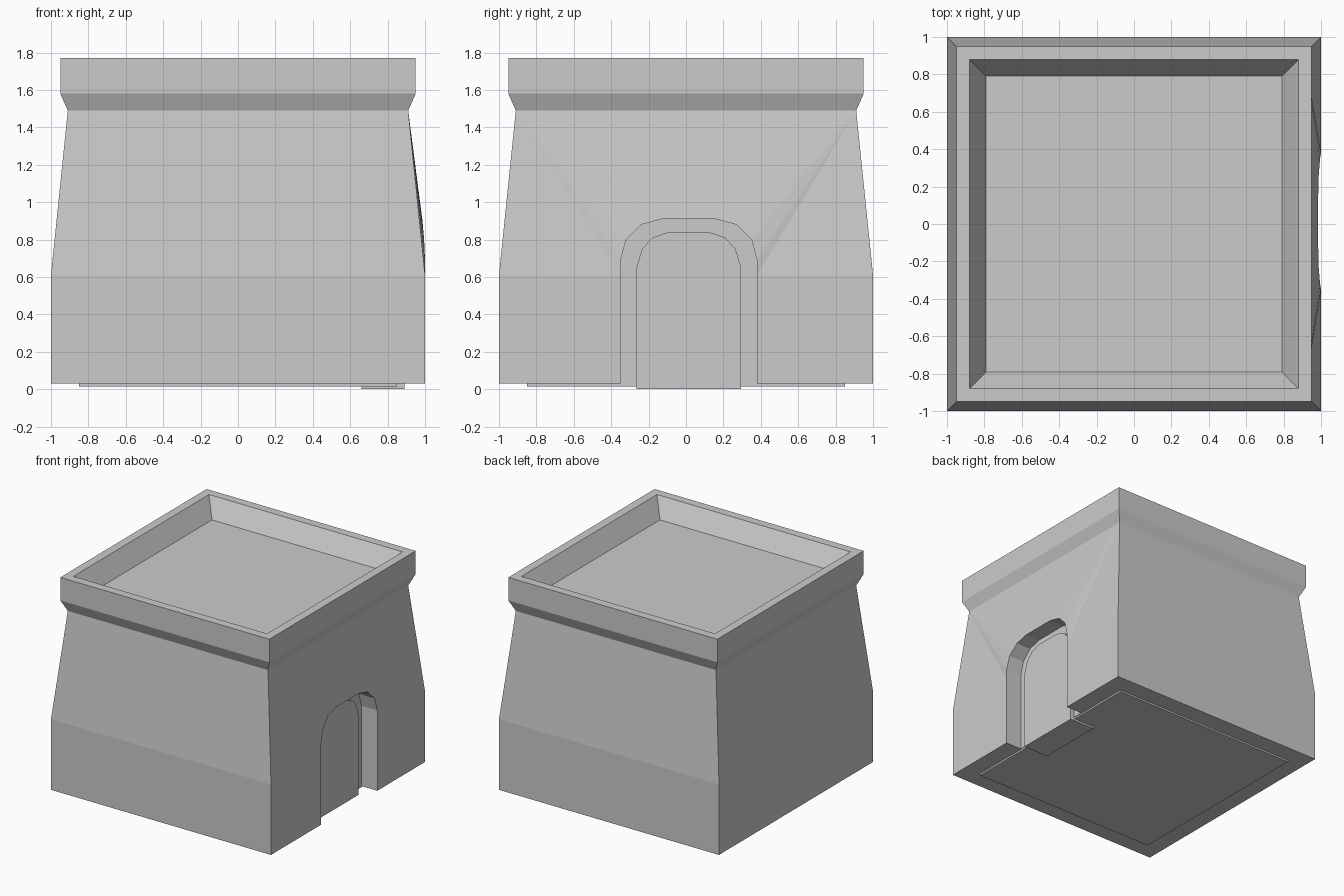
import bpy, bmesh

if "Cube" in bpy.data.objects:
    bpy.data.objects.remove(bpy.data.objects["Cube"])


def finish(bm, name):
    bmesh.ops.remove_doubles(bm, verts=bm.verts, dist=0.0005)
    bmesh.ops.recalc_face_normals(bm, faces=bm.faces)
    mesh = bpy.data.meshes.new(name)
    bm.to_mesh(mesh)
    bm.free()
    obj = bpy.data.objects.new(name, mesh)
    bpy.context.collection.objects.link(obj)
    return obj


def face(bm, pts):
    bm.faces.new([bm.verts.new(p) for p in pts])


def ring(h, z):
    return [(h, -h, z), (h, h, z), (-h, h, z), (-h, -h, z)]


BASE, WAIST, BACK = 0.03, 0.61, 0.855
# Square profile: (half width, height) from base to sunken roof floor
profile = [(1, BASE), (1, WAIST), (0.91, 1.49), (0.95, 1.58),
           (0.95, 1.77), (0.88, 1.77), (0.79, 1.62)]
rings = [ring(h, z) for h, z in profile]

# House body: side 0 (right) of the two lowest bands is left open for the doorway
bm = bmesh.new()
for band, (a, b) in enumerate(zip(rings, rings[1:])):
    for i in range(4):
        if i == 0 and band < 2:
            continue
        j = (i + 1) % 4
        face(bm, [a[i], a[j], b[j], b[i]])
face(bm, rings[-1])

# Right wall around the doorway arch, centred at y = CY
CY = 0.015
half = [(1, 0.365, BASE), (1, 0.365, WAIST), (1, 0.365, 0.69),
        (0.995, 0.335, 0.80), (0.988, 0.255, 0.88), (0.985, 0.145, 0.91)]
sides = {s: [(x, CY + s * y, z) for x, y, z in half] for s in (-1, 1)}
for s, arch in sides.items():
    low, mid, top = (1, s, BASE), (1, s, WAIST), (0.91, s * 0.91, 1.49)
    face(bm, [low, arch[0], arch[1], mid])
    face(bm, [mid, arch[1], top])
    for p, q in zip(arch[1:], arch[2:]):
        face(bm, [p, q, top])
face(bm, [sides[-1][-1], sides[1][-1], (0.91, 0.91, 1.49), (0.91, -0.91, 1.49)])

# Doorway reveal and back wall
outline = sides[-1] + sides[1][::-1]
inner = [(BACK, y, z) for x, y, z in outline]
for k in range(len(outline) - 1):
    face(bm, [outline[k], outline[k + 1], inner[k + 1], inner[k]])
face(bm, inner)

# Underside, notched at the doorway
face(bm, [rings[0][3], rings[0][0], outline[0], inner[0],
          inner[-1], outline[-1], rings[0][1], rings[0][2]])
finish(bm, "house_body")

# Arched door slab
bm = bmesh.new()
half = [(0.28, 0.005), (0.28, 0.65), (0.25, 0.75), (0.195, 0.81), (0.11, 0.84)]
door = [(CY - y, z) for y, z in half] + [(CY + y, z) for y, z in half[::-1]]
front = [(0.89, y, max(z - 0.005, 0) if z < 0.1 else z) for y, z in door]
rear = [(0.66, y, z) for _, y, z in front]
face(bm, front)
face(bm, rear)
for k in range(len(front)):
    n = (k + 1) % len(front)
    face(bm, [front[k], front[n], rear[n], rear[k]])
finish(bm, "door")

# Thin foundation slab under the body
bm = bmesh.new()
lo, hi = ring(0.85, 0.016), ring(0.85, 0.04)
face(bm, lo)
face(bm, hi)
for i in range(4):
    j = (i + 1) % 4
    face(bm, [lo[i], lo[j], hi[j], hi[i]])
finish(bm, "foundation_slab")
